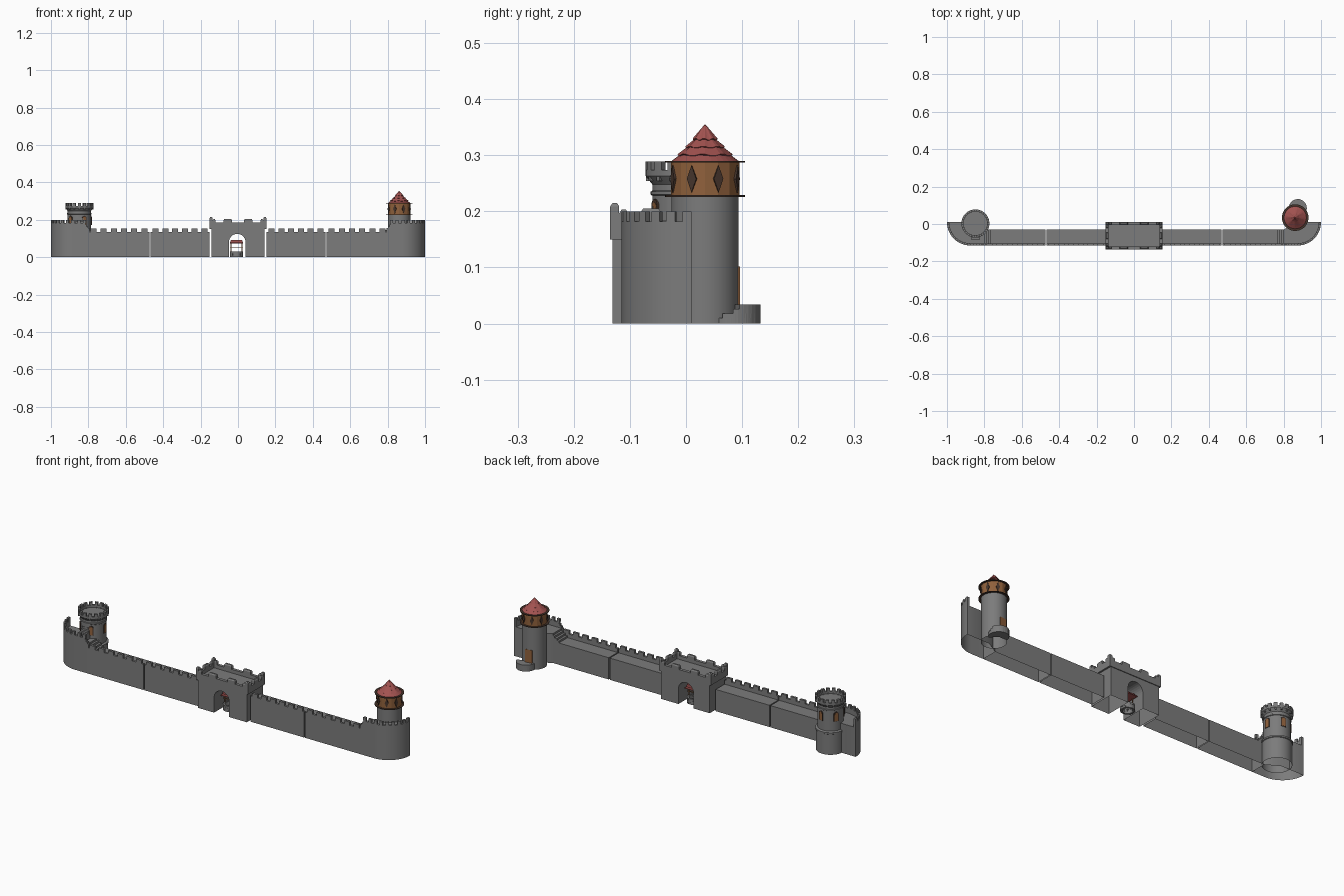
import bpy, bmesh
from math import sin, cos, pi, radians
from mathutils import Matrix

if "Cube" in bpy.data.objects:
    bpy.data.objects.remove(bpy.data.objects["Cube"])


def material(name, rgb):
    m = bpy.data.materials.new(name)
    m.diffuse_color = (*rgb, 1)
    m.use_nodes = True
    m.node_tree.nodes["Principled BSDF"].inputs["Base Color"].default_value = m.diffuse_color
    return m


STONE = material("stone", (0.2, 0.2, 0.2))
WOOD = material("wood", (0.28, 0.12, 0.045))
DARK = material("dark_wood", (0.06, 0.035, 0.025))
RED = material("roof_tile", (0.36, 0.085, 0.08))


def finish(bm, name, mat=STONE, smooth=False, hollow=False):
    bmesh.ops.recalc_face_normals(bm, faces=bm.faces)
    if hollow:  # open underside
        under = [f for f in bm.faces if all(abs(v.co.z) < 1e-5 for v in f.verts)]
        bmesh.ops.delete(bm, geom=under, context="FACES")
    me = bpy.data.meshes.new(name)
    bm.to_mesh(me)
    bm.free()
    ob = bpy.data.objects.new(name, me)
    bpy.context.collection.objects.link(ob)
    me.materials.append(mat)
    if smooth:
        bpy.context.view_layer.objects.active = ob
        ob.select_set(True)
        bpy.ops.object.shade_smooth_by_angle(angle=radians(35))
        ob.select_set(False)
    return ob


def prism(bm, pts, a, b, axis="z"):
    """Extrude a 2D outline from a to b (outline is xy, or xz when axis is y)."""
    put = (lambda p, h: (p[0], p[1], h)) if axis == "z" else (lambda p, h: (p[0], h, p[1]))
    lo = [bm.verts.new(put(p, a)) for p in pts]
    hi = [bm.verts.new(put(p, b)) for p in pts]
    bm.faces.new(lo)
    bm.faces.new(hi)
    for i in range(len(pts)):
        j = (i + 1) % len(pts)
        bm.faces.new((lo[i], lo[j], hi[j], hi[i]))
    return hi


def box(bm, x0, x1, y0, y1, z0, z1):
    return prism(bm, [(x0, y0), (x1, y0), (x1, y1), (x0, y1)], z0, z1)


def polar(c, r, deg):
    return (c[0] + r * cos(radians(deg)), c[1] + r * sin(radians(deg)))


def sector(bm, c, r0, r1, a0, a1, z0, z1, n=3):
    ang = [a0 + (a1 - a0) * i / n for i in range(n + 1)]
    inner = [polar(c, r0, a) for a in reversed(ang)] if r0 > 0 else [c]
    prism(bm, [polar(c, r1, a) for a in ang] + inner, z0, z1)


def lathe(bm, c, profile, n=48):
    rings = [[bm.verts.new((*polar(c, r, 360 * i / n), z)) for i in range(n)] for r, z in profile]
    for a, b in zip(rings, rings[1:]):
        for i in range(n):
            j = (i + 1) % n
            bm.faces.new((a[i], a[j], b[j], b[i]))
    bm.faces.new(rings[0])
    bm.faces.new(rings[-1])
    return rings


def plaques(name, c, r, z, outline, angles, mat, depth=0.003):
    """Flat panels set around a round tower."""
    bm = bmesh.new()
    for a in angles:
        before = set(bm.verts)
        prism(bm, outline, -depth, depth, "y")
        new = [v for v in bm.verts if v not in before]
        m = Matrix.Translation((*polar(c, r, a), z)) @ Matrix.Rotation(radians(a + 90), 4, "Z")
        bmesh.ops.transform(bm, matrix=m, verts=new)
    return finish(bm, name, mat)


def arch(w, h, n=8):
    return [(w * cos(pi * i / n), h - w + w * sin(pi * i / n)) for i in range(n + 1)] + [(-w, 0), (w, 0)]


FRONT = -0.115

for s, side in ((-1, "left"), (1, "right")):
    # straight wall lengths: walk, parapet and merlons
    for k, (x0, x1) in enumerate(((0.153, 0.467), (0.473, 0.80))):
        bm = bmesh.new()
        prism(bm, [(s * x0, FRONT), (s * x1, FRONT), (s * x1, -0.03), (s * x0, -0.03)], 0, 0.115)
        prism(bm, [(s * x0, FRONT), (s * x1, FRONT), (s * x1, FRONT + 0.012), (s * x0, FRONT + 0.012)], 0.115, 0.136)
        step = (x1 - x0) / 6
        for i in range(6):
            m = x0 + step * (i + 0.5)
            box(bm, s * m - 0.016, s * m + 0.016, FRONT, FRONT + 0.012, 0.136, 0.153)
        finish(bm, f"{side}_wall_{k + 1}", hollow=True)

    # rounded corner bastion with parapet and merlons
    c = (0.875, 0.01)
    arc = [polar(c, 0.125, -90 + 90 * i / 16) for i in range(17)]
    arc_in = [polar(c, 0.113, 90 * -i / 16) for i in range(17)]
    bm = bmesh.new()
    prism(bm, [(0.80, FRONT)] + arc + [(0.87, 0.01), (0.80, -0.03)], 0, 0.155)
    prism(bm, [(0.815, FRONT)] + arc + arc_in + [(0.815, FRONT + 0.012)], 0.155, 0.182)
    for i in range(7):
        a = -86 + i * 13.7
        sector(bm, c, 0.113, 0.125, a - 3.8, a + 3.8, 0.182, 0.2)
    for x in (0.82, 0.85):
        box(bm, x - 0.007, x + 0.008, FRONT, FRONT + 0.012, 0.182, 0.2)
    # stairs from wall walk to bastion
    for i in range(4):
        box(bm, 0.765 + i * 0.012, 0.815, FRONT + 0.012, -0.03, 0.115, 0.125 + i * 0.01)
    for i in range(3):
        box(bm, 0.793 + i * 0.008, 0.816, FRONT, FRONT + 0.012, 0.136, 0.155 + i * 0.01)
    bmesh.ops.scale(bm, vec=(s, 1, 1), verts=bm.verts)
    finish(bm, f"{side}_corner_bastion", smooth=True, hollow=True)

# gatehouse lower block with through arch
bm = bmesh.new()
n = 14
opening = [(-0.004 + 0.044 * cos(pi - pi * i / n), 0.081 + 0.044 * sin(pi - pi * i / n)) for i in range(n + 1)]
prism(bm, [(-0.143, 0), (-0.048, 0)] + opening + [(0.04, 0), (0.143, 0), (0.143, 0.152), (-0.143, 0.152)],
      -0.131, 0.006, "y")
finish(bm, "gatehouse_body", hollow=True)

# gatehouse overhanging top, parapet and merlons with chamfered caps
bm = bmesh.new()
X, Y0, Y1, T = 0.152, -0.135, 0.010, 0.016


def merlon(cx, cy, wx, wy, h):
    box(bm, cx - wx, cx + wx, cy - wy, cy + wy, 0.185, h - 0.006)
    top = box(bm, cx - wx, cx + wx, cy - wy, cy + wy, h - 0.006, h)
    for v in top:
        v.co.x += 0.004 if v.co.x < cx else -0.004
        v.co.y += 0.004 if v.co.y < cy else -0.004


low = box(bm, -X, X, Y0, Y1, 0.150, 0.166)
for y in (Y0, Y1 - T):
    box(bm, -X, X, y, y + T, 0.166, 0.185)
for s in (-1, 1):
    x0, x1 = sorted((s * X, s * (X - T)))
    box(bm, x0, x1, Y0 + T, Y1 - T, 0.166, 0.185)
    side_x = s * (X - T / 2)
    merlon(side_x, -0.0625, T / 2, 0.018, 0.205)
    for y, d in ((Y0 + T / 2, 1), (Y1 - T / 2, -1)):
        merlon(side_x, y, T / 2, T / 2, 0.215)
        merlon(side_x, y + d * T, T / 2, T / 2, 0.203)
        merlon(s * (X - T * 1.5), y, T / 2, T / 2, 0.203)
        merlon(s * 0.055, y, 0.022, T / 2, 0.205)
finish(bm, "gatehouse_battlements")

# well standing in the passage: stone ring, posts, tiled roof
W = (-0.008, -0.055)
bm = bmesh.new()
for row in range(3):
    for i in range(10):
        a = i * 36 + row * 18
        sector(bm, W, 0.024, 0.034, a + 1, a + 35, row * 0.01, row * 0.01 + 0.0095)
finish(bm, "well_ring")
bm = bmesh.new()
for s in (-1, 1):
    box(bm, W[0] + s * 0.029 - 0.002, W[0] + s * 0.029 + 0.002, W[1] - 0.002, W[1] + 0.002, 0.02, 0.08)
box(bm, W[0] - 0.036, W[0] + 0.036, W[1] - 0.002, W[1] + 0.002, 0.048, 0.052)
finish(bm, "well_posts", WOOD)
bm = bmesh.new()
prism(bm, [(-0.042, 0.074), (0.026, 0.074), (0.026, 0.078), (-0.042, 0.078)], W[1] - 0.03, W[1] + 0.03, "y")
prism(bm, [(-0.042, 0.078), (0.026, 0.078), (0.022, 0.092), (-0.038, 0.092)], W[1] - 0.016, W[1] + 0.016, "y")
finish(bm, "well_roof", RED)

# left tower: open-topped stone shaft with flared crown
L = (-0.848, 0.003)
bm = bmesh.new()
lathe(bm, L, [(0.07, 0), (0.07, 0.108), (0.073, 0.11), (0.073, 0.118), (0.063, 0.122), (0.063, 0.228),
              (0.066, 0.23), (0.066, 0.235), (0.063, 0.237), (0.063, 0.248), (0.075, 0.263),
              (0.075, 0.274), (0.063, 0.274), (0.063, 0.262)])
finish(bm, "left_tower_shaft", smooth=True, hollow=True)
bm = bmesh.new()
for i in range(16):
    a = i * 22.5
    sector(bm, L, 0.063, 0.075, a - 6.5, a + 6.5, 0.274, 0.289)
    sector(bm, L, 0.06, 0.0745, a - 3, a + 3, 0.254, 0.265)
finish(bm, "left_tower_merlons")
around = [6, 78, 150, 222, 294]
plaques("left_tower_windows", L, 0.0622, 0.172, arch(0.013, 0.05), around, DARK)
plaques("left_tower_shutters", L, 0.0628, 0.174, arch(0.009, 0.042), around, WOOD)

# steps up to left tower
bm = bmesh.new()
for i, z in enumerate((0.19, 0.2, 0.21)):
    box(bm, -0.87, -0.826, -0.085 + i * 0.012, -0.05, 0.155, z)
finish(bm, "left_tower_steps")

# right tower: plain shaft, plank-sided drum, rings, tiled roof
R = (0.862, 0.034)
bm = bmesh.new()
lathe(bm, R, [(0.06, 0), (0.06, 0.228)])
finish(bm, "right_tower_shaft", smooth=True, hollow=True)
bm = bmesh.new()
lathe(bm, R, [(0.061, 0.228), (0.061, 0.288)], 16)
finish(bm, "timber_drum", WOOD)
bm = bmesh.new()
for z in (0.226, 0.287):
    lathe(bm, R, [(0.071, z), (0.071, z + 0.003)])
finish(bm, "drum_rings", DARK)
diamond = [(0, -0.024), (0.009, 0), (0, 0.024), (-0.009, 0)]
plaques("diamond_windows", R, 0.0605, 0.258, diamond, [22.5 + 45 * i for i in range(8)], DARK)

# overlapping tile courses with scalloped lower edges
bm = bmesh.new()
tiers = [(0.061, 0.289, 0.038, 0.306), (0.049, 0.302, 0.025, 0.32),
         (0.035, 0.316, 0.012, 0.334), (0.022, 0.33, 0.0006, 0.355)]
for k, (r0, z0, r1, z1) in enumerate(tiers):
    rings = lathe(bm, R, [(r0 - 0.002, z0 - 0.001), (r0, z0), (r1, z1)], 32)
    for ring in rings[:2] if k else []:
        for i, v in enumerate(ring):
            v.co.z -= 0.0025 * (i % 4 in (1, 2))
finish(bm, "tiled_roof", RED)

# right tower door and winding steps
plaques("right_tower_door", R, 0.0565, 0.034, [(-0.019, 0), (0.019, 0), (0.019, 0.068), (-0.019, 0.068)], [96], WOOD, 0.004)
bm = bmesh.new()
C = (0.876, 0.085)
for i, a0 in enumerate((-48, -24, -2, 12)):
    sector(bm, C, 0, 0.048, a0, 180, 0, 0.01 + 0.008 * i, 16)
finish(bm, "right_tower_steps")
